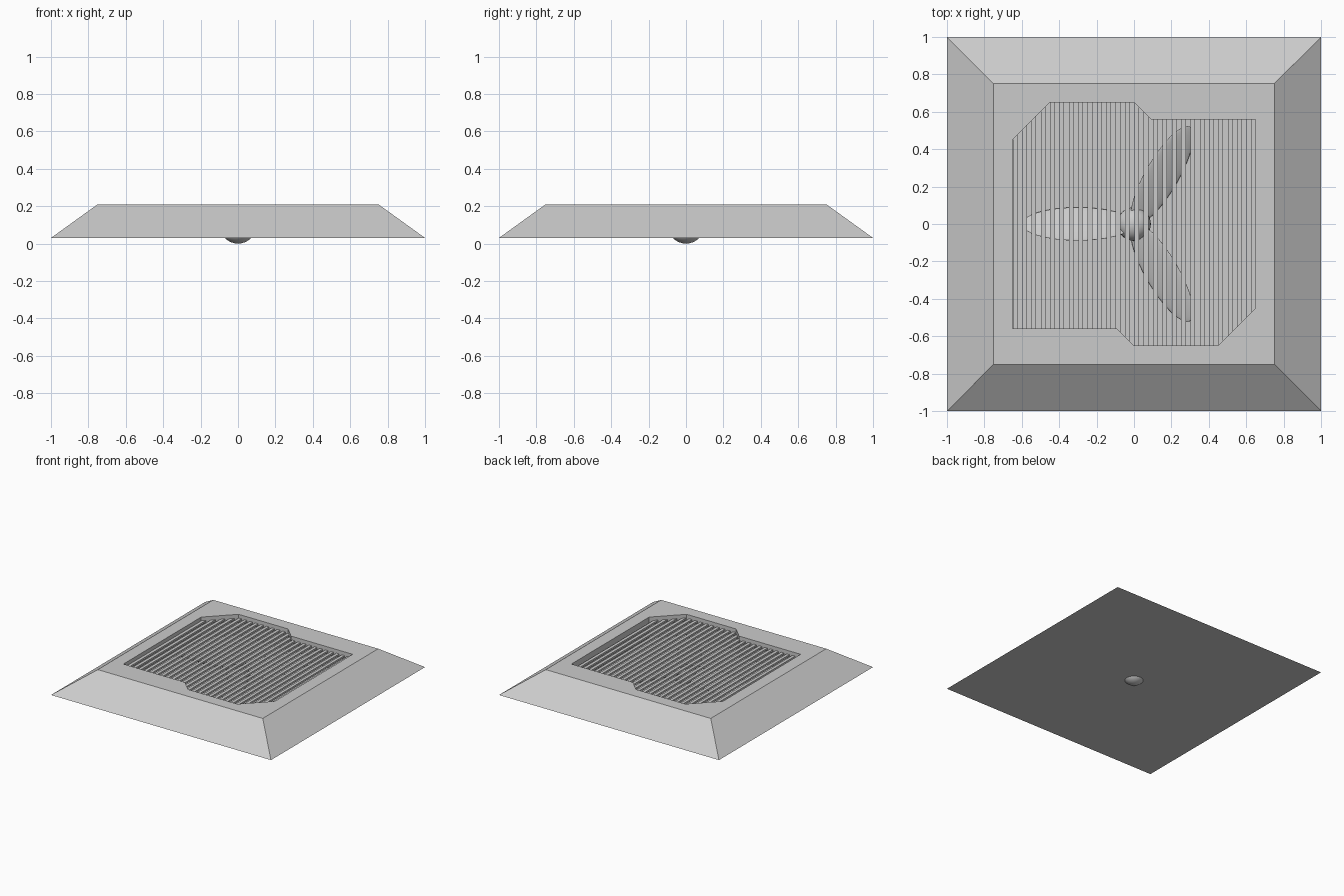
import bpy, bmesh, math

if "Cube" in bpy.data.objects:
    bpy.data.objects.remove(bpy.data.objects["Cube"])

BASE_Z, TOP_Z, FLOOR_Z = 0.03, 0.21, 0.04
SLAT_LOW, SLAT_TOP = 0.165, 0.18
BLADE_PITCH = math.radians(27)


def new_object(name, bm):
    bmesh.ops.recalc_face_normals(bm, faces=bm.faces)
    mesh = bpy.data.meshes.new(name)
    bm.to_mesh(mesh)
    bm.free()
    obj = bpy.data.objects.new(name, mesh)
    bpy.context.collection.objects.link(obj)
    return obj


def loft(bm, low, high):
    """Closed solid between two matching rings of points."""
    a = [bm.verts.new(p) for p in low]
    b = [bm.verts.new(p) for p in high]
    bm.faces.new(a[::-1])
    bm.faces.new(b)
    n = len(a)
    for i in range(n):
        bm.faces.new((a[i], a[(i + 1) % n], b[(i + 1) % n], b[i]))


def prism(bm, outline, z0, z1):
    loft(bm, [(x, y, z0) for x, y in outline], [(x, y, z1) for x, y in outline])


def ellipsoid(name, location, radii, rotation=(0, 0, 0)):
    bpy.ops.mesh.primitive_uv_sphere_add(segments=32, ring_count=16, location=location,
                                         rotation=rotation)
    obj = bpy.context.object
    obj.name = name
    obj.scale = radii
    bpy.ops.object.shade_smooth()
    return obj


# Sloped frame with a flat rim
square = [(-1, -1), (1, -1), (1, 1), (-1, 1)]
bm = bmesh.new()
loft(bm, [(x, y, BASE_Z) for x, y in square],
     [(0.75 * x, 0.75 * y, TOP_Z) for x, y in square])
frame = new_object("frame", bm)

# Stepped opening, the same after half a turn
half = [(0.65, 0.56), (0.09, 0.56), (0, 0.65), (-0.45, 0.65), (-0.65, 0.45)]
opening = half + [(-x, -y) for x, y in half]
bm = bmesh.new()
prism(bm, opening, FLOOR_Z, 0.4)
cutter = new_object("opening_cutter", bm)
cutter.hide_render = True
cut = frame.modifiers.new("opening", 'BOOLEAN')
cut.operation = 'DIFFERENCE'
cut.solver = 'EXACT'
cut.object = cutter
bpy.context.view_layer.objects.active = frame
bpy.ops.object.modifier_apply(modifier=cut.name)
bpy.data.objects.remove(cutter)


# Thin grille slats above the fan, trimmed to the opening
def back_edge(x):
    if x < -0.45:
        return 1.1 + x
    return min(0.65, max(0.56, 0.65 - x))


bm = bmesh.new()
for i in range(26):
    x0 = -0.648 + 0.05 * i
    x1 = x0 + 0.025
    prism(bm, [(x0, -back_edge(-x0)), (x1, -back_edge(-x1)),
               (x1, back_edge(x1)), (x0, back_edge(x0))], SLAT_LOW, SLAT_TOP)
new_object("grille_slats", bm)

# Fan hub, reaching through the underside
ellipsoid("fan_hub", (0, 0, 0.08), (0.09, 0.09, 0.08))

# Three pitched fan blades
for i in range(3):
    a = math.pi + i * math.tau / 3
    ellipsoid(f"fan_blade_{i + 1}", (0.3 * math.cos(a), 0.3 * math.sin(a), 0.1),
              (0.3, 0.1, 0.01), (BLADE_PITCH, 0, a))
